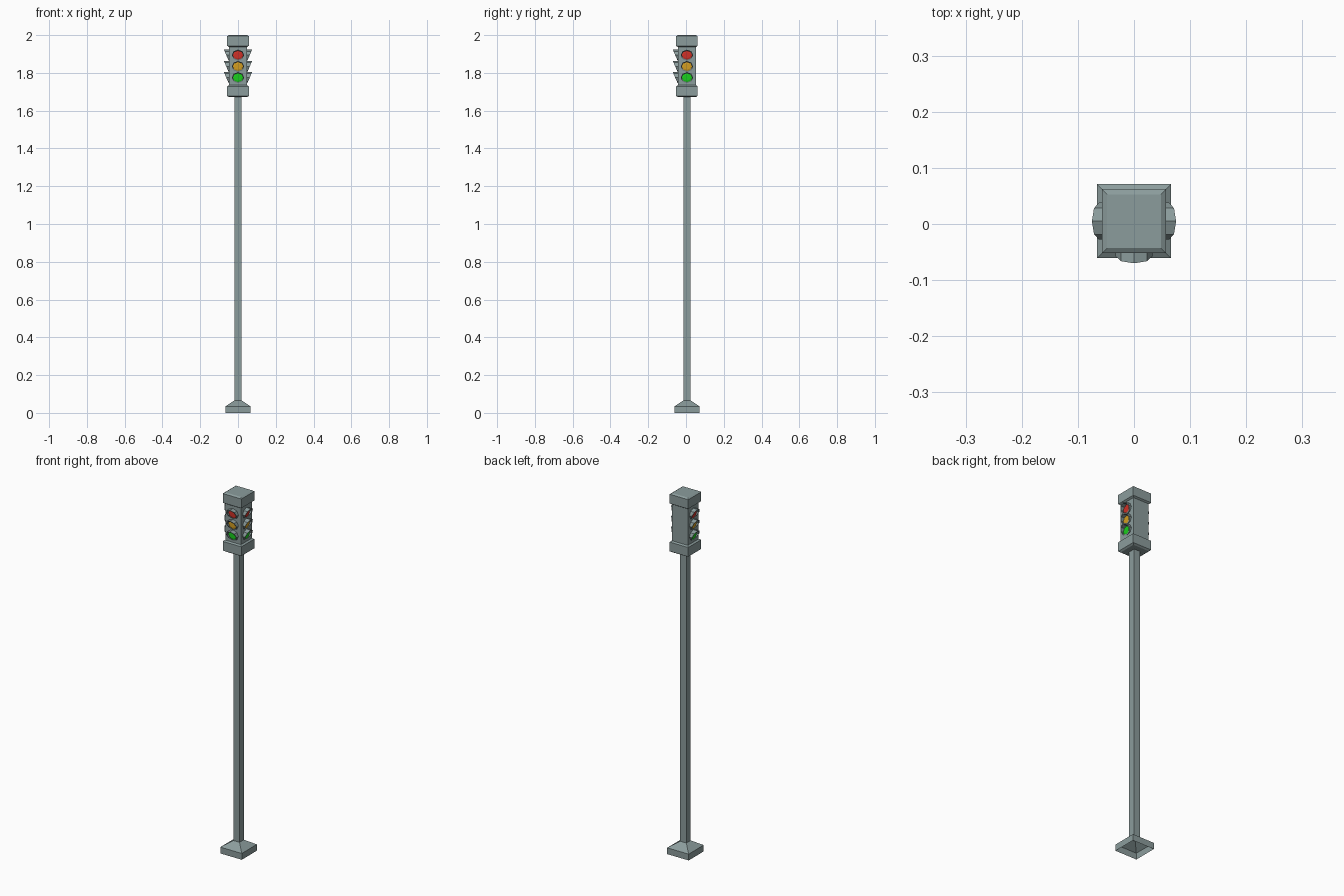
import bpy, bmesh, math
from mathutils import Matrix

if "Cube" in bpy.data.objects:
    bpy.data.objects.remove(bpy.data.objects["Cube"])

CY = 0.005  # the post sits slightly back so the hoods centre the outline


def material(name, rgb):
    m = bpy.data.materials.new(name)
    m.diffuse_color = (*rgb, 1)
    m.use_nodes = True
    m.node_tree.nodes["Principled BSDF"].inputs["Base Color"].default_value = m.diffuse_color
    return m


GREY = material("grey_metal", (0.26, 0.335, 0.335))
RED = material("red_light", (0.62, 0.03, 0.02))
AMBER = material("amber_light", (0.65, 0.34, 0.015))
GREEN = material("green_light", (0.01, 0.62, 0.012))


def loft(name, rings, mat, caps=(True, True), matrix=Matrix(), closed=False):
    """Skin a list of vertex rings into one flat-faced object."""
    bm = bmesh.new()
    vs = [[bm.verts.new(matrix @ Matrix.Translation(p).translation) for p in r] for r in rings]
    n = len(vs[0])
    pairs = list(zip(vs, vs[1:])) + ([(vs[-1], vs[0])] if closed else [])
    for a, b in pairs:
        for i in range(n):
            j = (i + 1) % n
            bm.faces.new((a[i], a[j], b[j], b[i]))
    if caps[0] and not closed:
        bm.faces.new(vs[0][::-1])
    if caps[1] and not closed:
        bm.faces.new(vs[-1])
    bmesh.ops.recalc_face_normals(bm, faces=bm.faces)
    me = bpy.data.meshes.new(name)
    bm.to_mesh(me)
    bm.free()
    me.materials.append(mat)
    ob = bpy.data.objects.new(name, me)
    bpy.context.collection.objects.link(ob)
    return ob


def square_stack(name, profile, caps=(True, True)):
    """Square section part from (half width, height) pairs."""
    rings = [[(sx * w, CY + sy * w, z) for sx, sy in ((-1, -1), (1, -1), (1, 1), (-1, 1))]
             for w, z in profile]
    return loft(name, rings, GREY, caps)


# Foot (open underneath), pole, signal box and its two collars
square_stack("foot", [(0.066, 0), (0.066, 0.035), (0.019, 0.066)], (False, False))
square_stack("pole", [(0.019, 0.06), (0.019, 1.68)])
square_stack("signal_box", [(0.048, 1.72), (0.048, 1.95)])
for name, z0, z1 in (("lower_collar", 1.672, 1.735), ("top_cap", 1.937, 2.0)):
    square_stack(name, [(0.048, z0), (0.057, z0 + 0.006), (0.057, z1 - 0.006), (0.048, z1)])

FACE = 0.048                 # distance of box face from the axis
RX, RZ = 0.033, 0.029        # hood radii
WALL = 0.82                  # inner radius ratio


def octagon(scale, depth):
    """Eight-sided ring, point up, facing -y; depth is a function of height."""
    pts = []
    for k in range(8):
        a = math.tau * k / 8
        x, z = RX * scale * math.sin(a), RZ * scale * math.cos(a)
        pts.append((x, -FACE - depth(z), z))
    return pts


def back(z):
    return -0.003


def slant(z):
    # hood is long at the top and fades out at the bottom
    return 0.0015 + 0.0255 * (z / RZ + 1) / 2


# Three hooded lights on the front and both sides
for side, angle in (("left", -90), ("front", 0), ("right", 90)):
    for colour, mat, z in (("red", RED, 1.894), ("amber", AMBER, 1.834), ("green", GREEN, 1.775)):
        mtx = Matrix.Translation((0, CY, z)) @ Matrix.Rotation(math.radians(angle), 4, 'Z')
        loft(f"{side}_{colour}_hood",
             [octagon(1, back), octagon(1, slant), octagon(WALL, slant), octagon(WALL, back)],
             GREY, matrix=mtx, closed=True)
        loft(f"{side}_{colour}_light",
             [octagon(WALL, back), octagon(WALL, lambda h: 0.002), octagon(WALL * 0.7, lambda h: 0.004)],
             mat, matrix=mtx)
